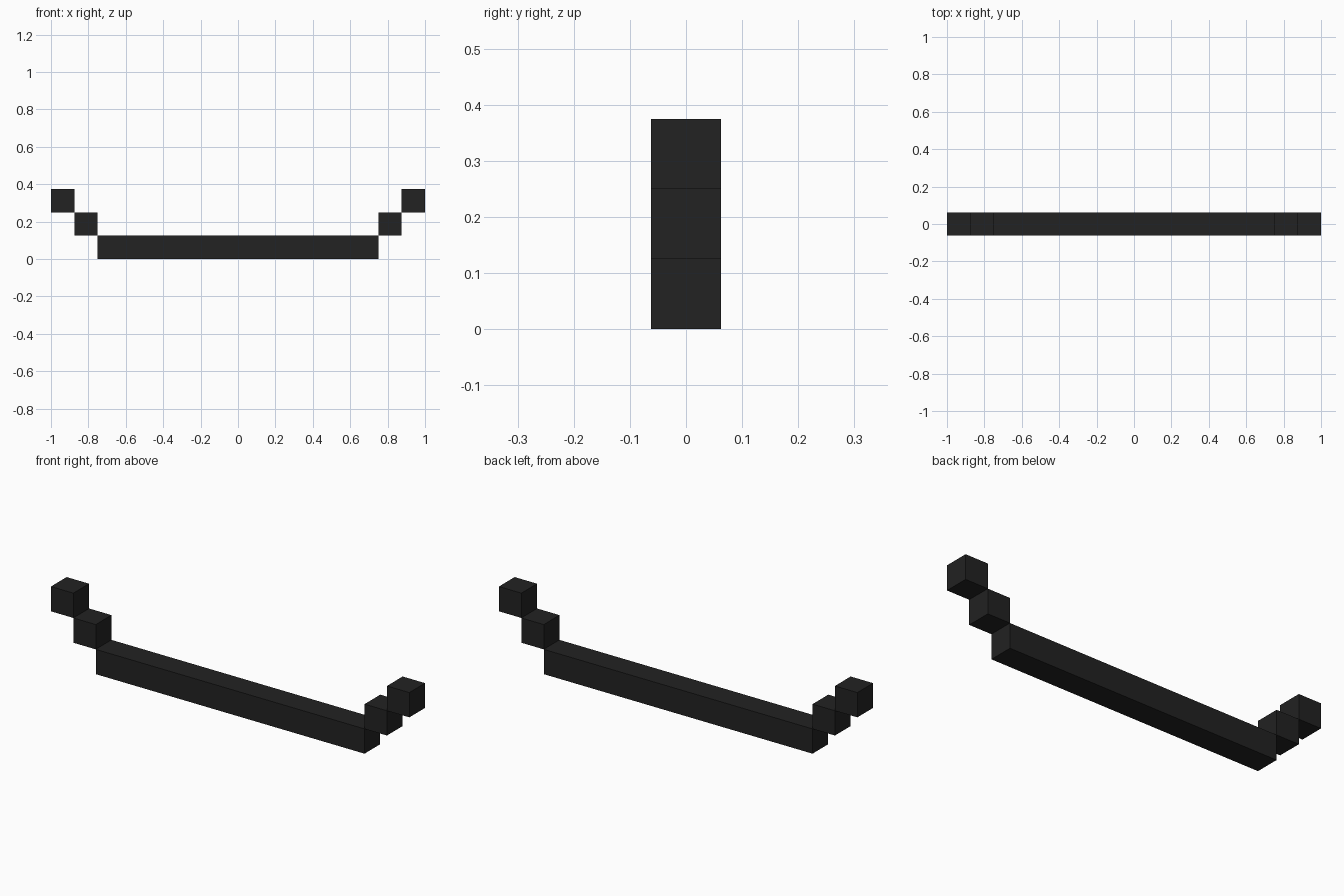
import bpy

if "Cube" in bpy.data.objects:
    bpy.data.objects.remove(bpy.data.objects["Cube"])

U = 0.125  # edge length of one cube

black = bpy.data.materials.new("soft_black")
black.diffuse_color = (0.016, 0.016, 0.016, 1.0)
black.use_nodes = True
black.node_tree.nodes["Principled BSDF"].inputs["Base Color"].default_value = black.diffuse_color


def box(name, centre, size):
    bpy.ops.mesh.primitive_cube_add(size=1, location=centre)
    ob = bpy.context.object
    ob.name = name
    for v in ob.data.vertices:
        v.co = [c * s for c, s in zip(v.co, size)]
    ob.data.materials.append(black)
    return ob


# long bottom bar
box("bottom_bar", (0, 0, U / 2), (12 * U, U, U))

# two cubes stepping up and outward at each end
for side, x_sign in (("left", -1), ("right", 1)):
    for step, label in ((1, "lower"), (2, "upper")):
        box(f"{side}_{label}_step",
            (x_sign * (5.5 + step) * U, 0, (step + 0.5) * U), (U, U, U))
